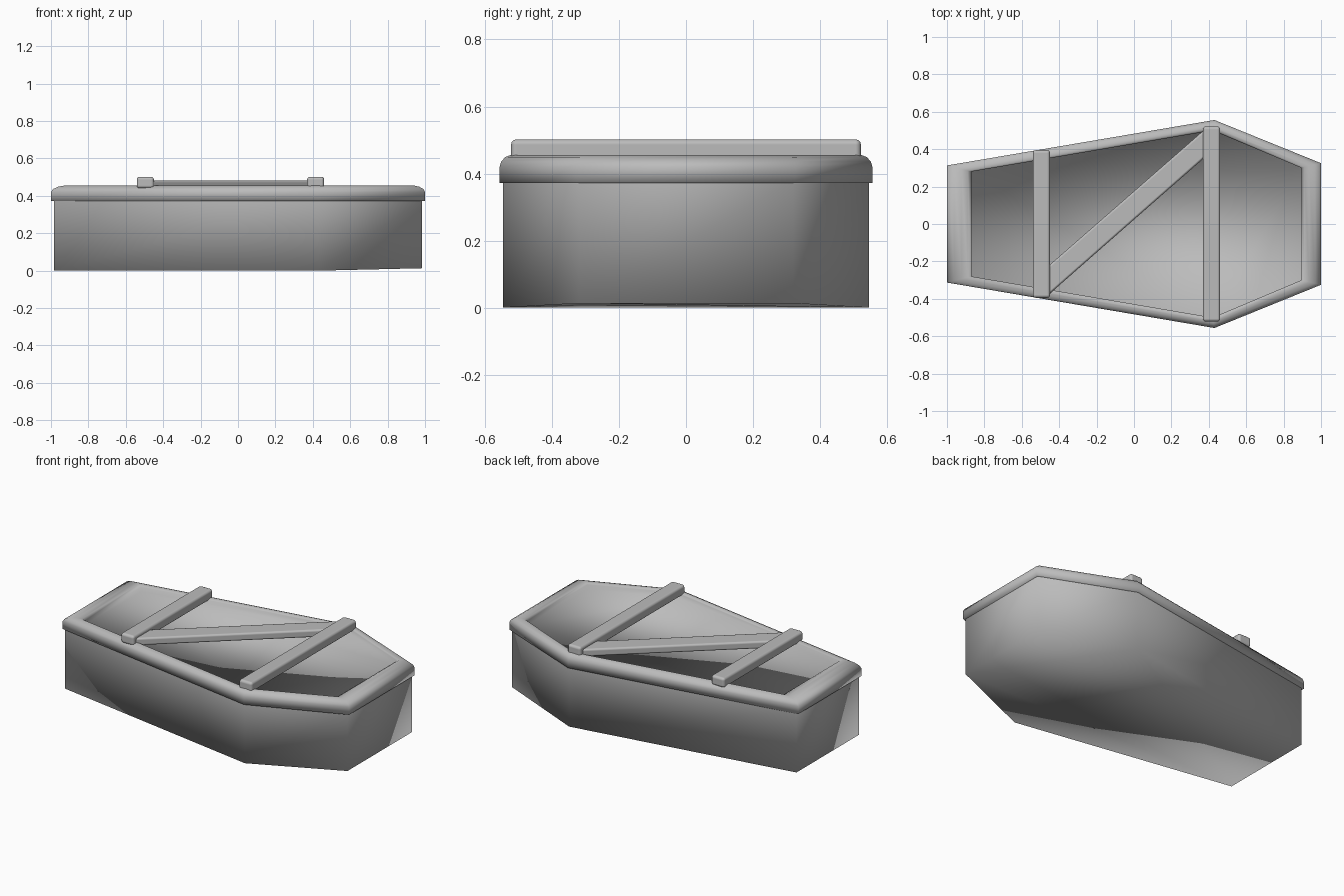
import bpy
import bmesh
from mathutils import Vector

cube = bpy.data.objects.get("Cube")
if cube:
    bpy.data.objects.remove(cube, do_unlink=True)

grey = bpy.data.materials.new("plain grey")
grey.use_nodes = True
grey.diffuse_color = (0.5, 0.5, 0.5, 1)
grey.node_tree.nodes["Principled BSDF"].inputs["Base Color"].default_value = (0.5, 0.5, 0.5, 1)


def hexagon(foot, head, shoulder_x, foot_y, shoulder_y, head_y):
    """Six-sided tapered outline, counter-clockwise from the foot."""
    side = [(foot, -foot_y), (shoulder_x, -shoulder_y), (head, -head_y)]
    return [Vector(p) for p in side + [(x, -y) for x, y in reversed(side)]]


def finish(name, bm, bevel=0):
    bmesh.ops.recalc_face_normals(bm, faces=bm.faces)
    mesh = bpy.data.meshes.new(name)
    bm.to_mesh(mesh)
    bm.free()
    mesh.materials.append(grey)
    mesh.shade_smooth()
    obj = bpy.data.objects.new(name, mesh)
    bpy.context.collection.objects.link(obj)
    if bevel:
        mod = obj.modifiers.new("rounded edges", "BEVEL")
        mod.width = bevel
        mod.segments = 3
        mod.harden_normals = True
    return obj


def loft(name, rings, cap_first=False, cap_last=False, bevel=0):
    """Skin a stack of closed rings of 3D points."""
    bm = bmesh.new()
    loops = [[bm.verts.new(p) for p in ring] for ring in rings]
    for low, high in zip(loops, loops[1:]):
        for i in range(len(low)):
            j = (i + 1) % len(low)
            bm.faces.new((low[i], low[j], high[j], high[i]))
    if cap_first:
        bm.faces.new(loops[0][::-1])
    if cap_last:
        bm.faces.new(loops[-1])
    return finish(name, bm, bevel)


# Box: straight walls, bottom lifted slightly at the head
wall = hexagon(-0.985, 0.985, 0.43, 0.31, 0.546, 0.32)
bottom = [(p.x, p.y, 0.013 if p.x > 0.9 else 0) for p in wall]
loft("box", [bottom, [(p.x, p.y, 0.38) for p in wall]], cap_first=True)

# Lid: rounded rim around a shallow recessed panel
outer = hexagon(-1, 1, 0.43, 0.313, 0.556, 0.325)
inner = hexagon(-0.87, 0.895, 0.42, 0.28, 0.5, 0.3)
profile = [(0.3, 0.372), (0, 0.372), (0, 0.42), (0.08, 0.436), (0.3, 0.449),
           (0.6, 0.456), (0.85, 0.454), (1, 0.445), (1, 0.415)]
rings = [[(*a.lerp(b, t), z) for a, b in zip(outer, inner)] for t, z in profile]
loft("lid", rings, cap_last=True)


def plank(name, corners, low, high, bevel):
    loft(name, [[(x, y, z) for x, y in corners] for z in (low, high)], True, True, bevel)


# Cross planks and the diagonal brace between them
for name, x, half in (("foot_plank", -0.495, 0.395), ("shoulder_plank", 0.415, 0.522)):
    plank(name, [(x - 0.046, -half), (x + 0.046, -half),
                 (x + 0.046, half), (x - 0.046, half)], 0.44, 0.502, 0.016)
plank("diagonal_brace", [(-0.47, -0.39), (0.4, 0.375), (0.4, 0.525), (-0.47, -0.235)],
      0.435, 0.482, 0.012)
